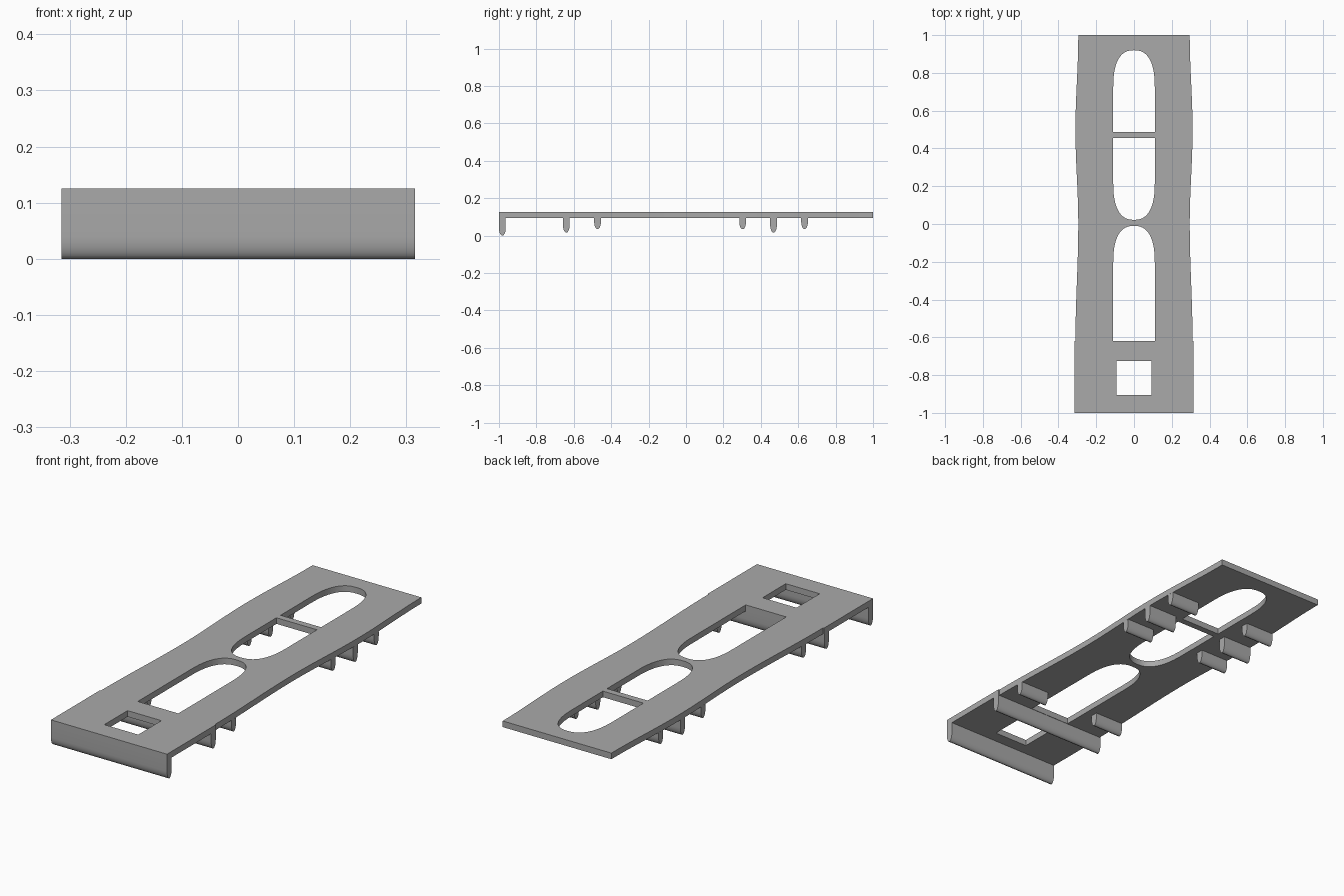
import bpy, bmesh, math

cube = bpy.data.objects.get("Cube")
if cube:
    bpy.data.objects.remove(cube, do_unlink=True)

grey = bpy.data.materials.new("plain grey")
grey.use_nodes = True
colour = (0.4, 0.4, 0.4, 1)
grey.diffuse_color = colour
grey.node_tree.nodes["Principled BSDF"].inputs["Base Color"].default_value = colour

PLATE_BOTTOM, PLATE_TOP = 0.095, 0.125
WIDE, NARROW, STEP_Y = 0.315, 0.295, -0.62


def half_width(y):
    """Wavy side edge: narrow at the back and the waist, straight at the front."""
    if y < STEP_Y:
        return WIDE
    if y < 0:
        return NARROW + 0.015 * (1 - math.cos(math.pi * y / STEP_Y)) / 2
    return NARROW + 0.015 * (1 - math.cos(2 * math.pi * y)) / 2


def finish(obj):
    obj.data.materials.clear()
    obj.data.materials.append(grey)
    bpy.ops.object.select_all(action='DESELECT')
    obj.select_set(True)
    bpy.context.view_layer.objects.active = obj
    bpy.ops.object.shade_smooth_by_angle(angle=math.radians(30))


def arch(flat_y, round_y, w=0.11, depth=0.2, power=2.5, steps=28):
    """Opening with one straight end and one softly rounded end."""
    side = 1 if round_y > flat_y else -1
    pts = [(-w, flat_y), (w, flat_y)]
    for i in range(steps + 1):
        a = math.pi * i / steps
        c, s = math.cos(a), abs(math.sin(a))
        x = math.copysign(abs(c) ** (2 / power), c) * w
        pts.append((x, round_y - side * depth * (1 - s ** (2 / power))))
    return pts


# Deck: outline with four openings, leaving the thin crossbar at the back
ys = [STEP_Y + (1 - STEP_Y) * i / 40 for i in range(41)]
right = [(WIDE, -1), (WIDE, STEP_Y)] + [(half_width(y), y) for y in ys]
outline = right + [(-x, y) for x, y in reversed(right)]
square = [(-0.092, -0.905), (0.092, -0.905), (0.092, -0.725), (-0.092, -0.725)]
loops = [outline, square, arch(STEP_Y, -0.01), arch(0.455, 0.022), arch(0.487, 0.92)]

curve = bpy.data.curves.new("deck", 'CURVE')
curve.dimensions = '2D'
curve.fill_mode = 'BOTH'
curve.extrude = (PLATE_TOP - PLATE_BOTTOM) / 2
for loop in loops:
    spline = curve.splines.new('POLY')
    spline.points.add(len(loop) - 1)
    for p, (x, y) in zip(spline.points, loop):
        p.co = (x, y, 0, 1)
    spline.use_cyclic_u = True
deck = bpy.data.objects.new("deck", curve)
deck.location.z = (PLATE_TOP + PLATE_BOTTOM) / 2
bpy.context.collection.objects.link(deck)
bpy.ops.object.select_all(action='DESELECT')
deck.select_set(True)
bpy.context.view_layer.objects.active = deck
bpy.ops.object.convert(target='MESH')
deck = bpy.context.object
bm = bmesh.new()
bm.from_mesh(deck.data)
bmesh.ops.remove_doubles(bm, verts=bm.verts, dist=0.0001)
bmesh.ops.recalc_face_normals(bm, faces=bm.faces)
bm.to_mesh(deck.data)
bm.free()
finish(deck)


def rib(name, y, bottom, x0, x1, thick=0.036, curve_height=0.04, steps=12):
    """Downward rib with a rounded lower edge, running along x."""
    r = thick / 2
    profile = [(y - r, PLATE_BOTTOM)]
    for i in range(steps + 1):
        a = math.pi * i / steps
        profile.append((y - r * math.cos(a),
                        bottom + curve_height * (1 - math.sin(a))))
    profile.append((y + r, PLATE_BOTTOM))
    bm = bmesh.new()
    face = bm.faces.new([bm.verts.new((x0, py, pz)) for py, pz in profile])
    ext = bmesh.ops.extrude_face_region(bm, geom=[face])
    moved = [v for v in ext["geom"] if isinstance(v, bmesh.types.BMVert)]
    bmesh.ops.translate(bm, verts=moved, vec=(x1 - x0, 0, 0))
    bmesh.ops.recalc_face_normals(bm, faces=bm.faces)
    mesh = bpy.data.meshes.new(name)
    bm.to_mesh(mesh)
    bm.free()
    obj = bpy.data.objects.new(name, mesh)
    bpy.context.collection.objects.link(obj)
    finish(obj)


# Full-width ribs
rib("front_lip", -0.982, 0.0, -WIDE, WIDE)
rib("front_cross_rib", -0.64, 0.016, -WIDE, WIDE)

# Short side ribs in left and right pairs
for name, y, bottom in (("front_short_rib", -0.473, 0.034),
                        ("middle_short_rib", 0.303, 0.034),
                        ("deep_short_rib", 0.468, 0.016),
                        ("back_short_rib", 0.634, 0.034)):
    w = half_width(y)
    rib(name + "_left", y, bottom, 0.15, w)
    rib(name + "_right", y, bottom, -w, -0.15)
